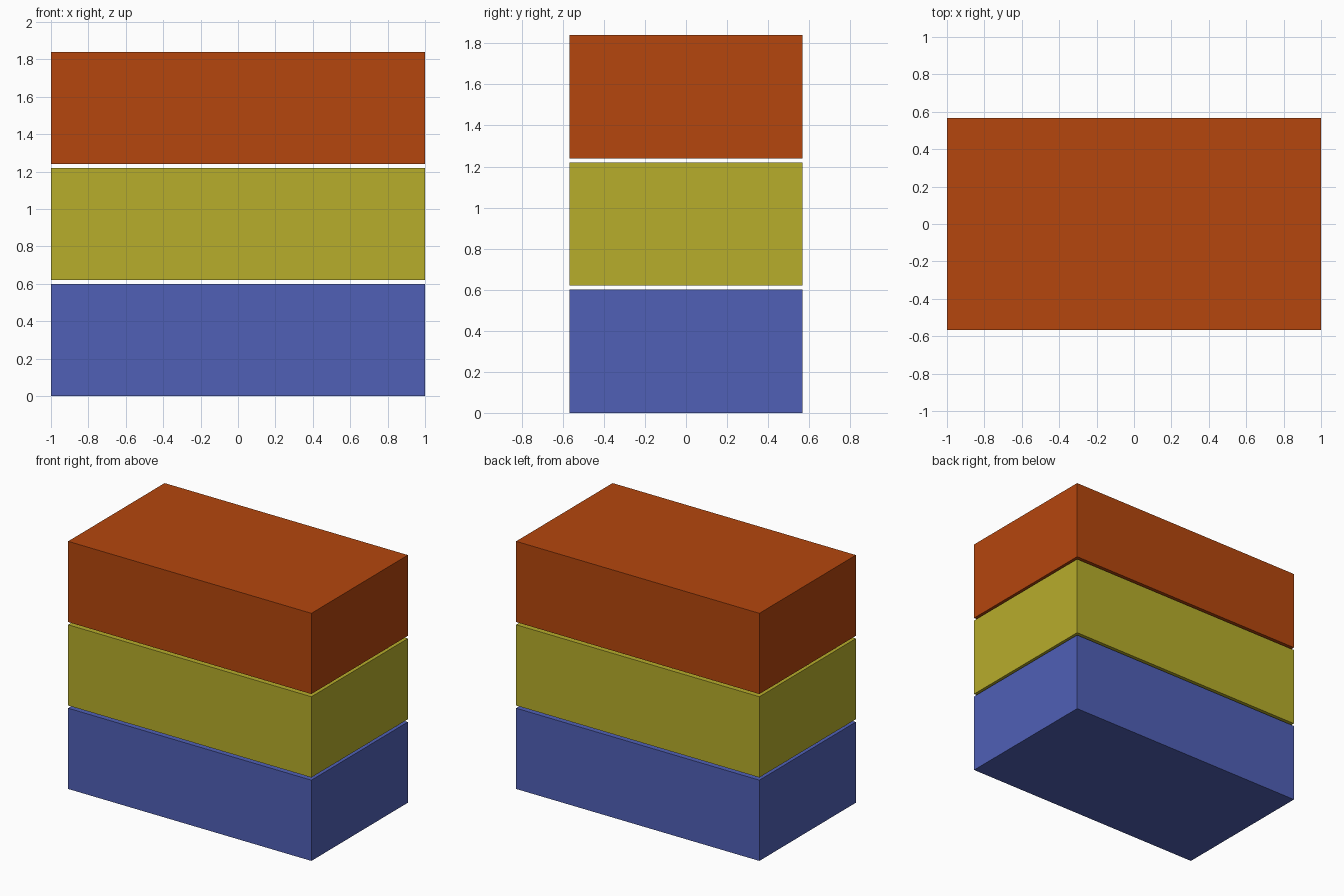
import bpy

if "Cube" in bpy.data.objects:
    bpy.data.objects.remove(bpy.data.objects["Cube"])

WIDTH, DEPTH, HEIGHT, PITCH = 2.0, 1.133, 0.60, 0.62


def slab(name, level, color):
    """One coloured block of the stack, separated by a thin gap."""
    bpy.ops.mesh.primitive_cube_add(size=1, location=(0, 0, level * PITCH + HEIGHT / 2))
    ob = bpy.context.object
    ob.name = name
    ob.scale = (WIDTH, DEPTH, HEIGHT)
    bpy.ops.object.transform_apply(location=False, rotation=False, scale=True)
    mat = bpy.data.materials.new(name + "_colour")
    mat.diffuse_color = (*color, 1)
    mat.use_nodes = True
    mat.node_tree.nodes["Principled BSDF"].inputs["Base Color"].default_value = mat.diffuse_color
    ob.data.materials.append(mat)


# Stack from the ground up
slab("bottom_block", 0, (0.08, 0.117, 0.468))
slab("middle_block", 1, (0.474, 0.418, 0.024))
slab("top_block", 2, (0.462, 0.061, 0.004))
